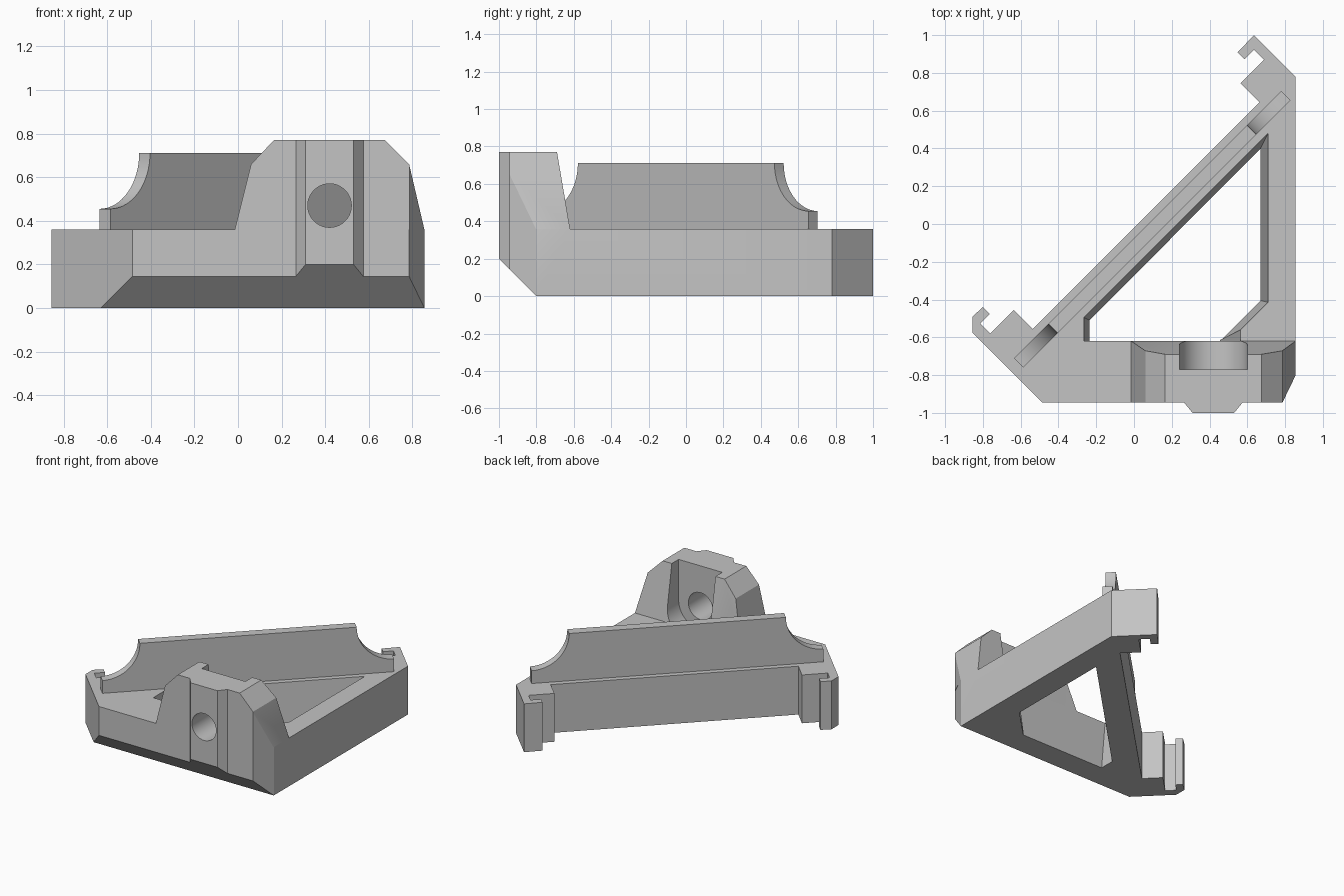
import bpy
import math

if "Cube" in bpy.data.objects:
    bpy.data.objects.remove(bpy.data.objects["Cube"])

grey = bpy.data.materials.new("light grey")
grey.diffuse_color = (0.55, 0.55, 0.55, 1)
grey.use_nodes = True
grey.node_tree.nodes["Principled BSDF"].inputs["Base Color"].default_value = grey.diffuse_color


def loft(name, ring_a, ring_b):
    """Solid between two matching rings of 3D points."""
    n = len(ring_a)
    faces = [list(range(n))[::-1], list(range(n, 2 * n))]
    faces += [(i, (i + 1) % n, (i + 1) % n + n, i + n) for i in range(n)]
    mesh = bpy.data.meshes.new(name)
    mesh.from_pydata(list(ring_a) + list(ring_b), [], faces)
    ob = bpy.data.objects.new(name, mesh)
    bpy.context.collection.objects.link(ob)
    mesh.materials.append(grey)
    bpy.ops.object.select_all(action='DESELECT')
    bpy.context.view_layer.objects.active = ob
    ob.select_set(True)
    bpy.ops.object.mode_set(mode='EDIT')
    bpy.ops.mesh.select_all(action='SELECT')
    bpy.ops.mesh.normals_make_consistent(inside=False)
    bpy.ops.object.mode_set(mode='OBJECT')
    return ob


def upright(name, pts, z0, z1):
    return loft(name, [(x, y, z0) for x, y in pts], [(x, y, z1) for x, y in pts])


def along_y(name, pts, y0, y1):
    return loft(name, [(x, y0, z) for x, z in pts], [(x, y1, z) for x, z in pts])


def combine(target, tool, operation):
    """Apply a boolean and discard the tool."""
    mod = target.modifiers.new("cut", 'BOOLEAN')
    mod.operation, mod.object, mod.solver = operation, tool, 'EXACT'
    bpy.context.view_layer.objects.active = target
    bpy.ops.object.modifier_apply(modifier=mod.name)
    bpy.data.objects.remove(tool)


# Triangular frame outline with a clip hook at both ends of the diagonal
hook = [(-0.537, -0.556), (-0.637, -0.455), (-0.762, -0.580), (-0.815, -0.527),
        (-0.772, -0.484), (-0.764, -0.476), (-0.800, -0.440)]
far_hook = [(0.108 - y, 0.108 - x) for x, y in reversed(hook)]
outline = [(-0.485, -0.945), (0.785, -0.945), (0.855, -0.80), (0.855, 0.78), (0.635, 1.0)]
outline += far_hook + hook + [(-0.855, -0.490), (-0.855, -0.575)]
frame = upright("frame", outline, 0, 0.36)

# Tapered opening through the frame
low = [(-0.235, -0.62), (-0.235, -0.51), (0.67, 0.40), (0.67, -0.405), (0.46, -0.615), (0.455, -0.62)]
high = [(-0.265, -0.62), (-0.265, -0.495), (0.71, 0.48), (0.71, -0.415), (0.565, -0.56), (0.565, -0.62)]
ring_a = [(a[0], a[1], 0) for a in low]
ring_b = [(b[0], b[1], 0.36) for b in high]
over = 0.1  # carry the taper past both faces
lower = [tuple(p + (p - q) * over for p, q in zip(a, b)) for a, b in zip(ring_a, ring_b)]
upper = [tuple(q + (q - p) * over for p, q in zip(a, b)) for a, b in zip(ring_a, ring_b)]
combine(frame, loft("opening_cutter", lower, upper), 'DIFFERENCE')

# Raised mounting block with sloped sides and a leaning back
profile = [(-0.015, 0.36), (0.06, 0.66), (0.165, 0.77), (0.675, 0.77), (0.785, 0.66), (0.855, 0.36)]
block = loft("mounting_block", [(x, -0.945, z) for x, z in profile],
             [(x, -0.62 - (z - 0.36) * 0.17, z) for x, z in profile])
combine(frame, block, 'UNION')

# Vertical rail on the front
rail = [(0.265, -0.945), (0.265, -0.90), (0.575, -0.90), (0.575, -0.945), (0.53, -1.0), (0.31, -1.0)]
combine(frame, upright("front_rail", rail, 0.05, 0.77), 'UNION')

# Bevels: front lower edge and front right corner
slope = [(-1.4, 0.6), (-0.3, -0.5), (-1.4, -0.5)]
combine(frame, loft("edge_cutter", [(-2, y, z) for y, z in slope],
                    [(2, y, z) for y, z in slope]), 'DIFFERENCE')
corner = [(0.7505, -1.0189), (0.8895, -0.7311), (1.2, -1.0189)]
combine(frame, upright("corner_cutter", corner, -0.5, 1.2), 'DIFFERENCE')

# Round-bottomed pocket open to the back and top, and the screw hole
cx, cz, r = 0.42, 0.47, 0.18
arc = [(cx + r * math.cos(a), cz + r * math.sin(a))
       for a in (math.pi + math.pi * i / 24 for i in range(25))]
combine(frame, along_y("pocket_cutter", arc + [(cx + r, 1.0), (cx - r, 1.0)], -0.77, -0.56), 'DIFFERENCE')
circle = [(cx + 0.1 * math.cos(math.tau * i / 40), cz + 0.1 * math.sin(math.tau * i / 40))
          for i in range(40)]
combine(frame, along_y("screw_cutter", circle, -1.2, -0.7), 'DIFFERENCE')

# Thin diagonal panel with a scooped curve at each end
half, radius, thick = 1.0, 0.257, 0.035
scoop = [(half - radius * math.sin(a), 0.712 - radius * math.cos(a))
         for a in (math.pi / 2 * i / 16 for i in range(17))]
side = [(half, 0.33)] + scoop
side += [(-s, z) for s, z in reversed(side)]
d = math.sqrt(0.5)


def place(s, t, z):
    return (0.097 + (s + t) * d, -0.028 + (s - t) * d, z)


panel = loft("diagonal_panel", [place(s, thick, z) for s, z in side],
             [place(s, -thick, z) for s, z in side])

# Smooth the curved faces, keep the edges crisp
for ob in (frame, panel):
    bpy.ops.object.select_all(action='DESELECT')
    ob.select_set(True)
    bpy.context.view_layer.objects.active = ob
    bpy.ops.object.shade_smooth_by_angle(angle=math.radians(20))
